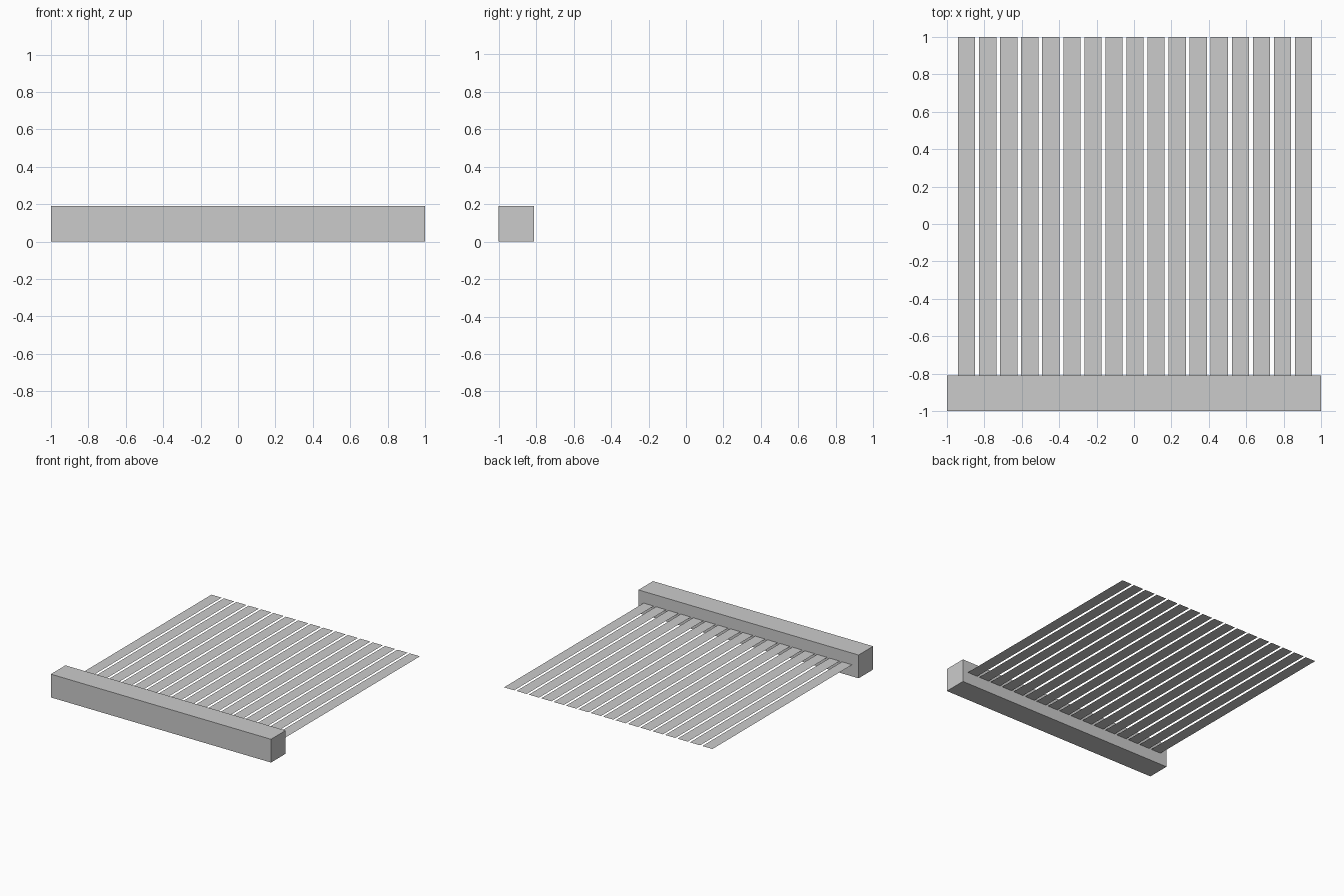
import bpy, bmesh
from mathutils import Matrix

if "Cube" in bpy.data.objects:
    bpy.data.objects.remove(bpy.data.objects["Cube"])

BAR_DEPTH, BAR_HEIGHT = 0.189, 0.191
BAR_BACK = -1 + BAR_DEPTH
SLATS, PITCH, WIDTH, FIRST_LEFT = 17, 0.1126, 0.092, -0.941


def add_object(name, bm):
    mesh = bpy.data.meshes.new(name)
    bm.to_mesh(mesh)
    bm.free()
    obj = bpy.data.objects.new(name, mesh)
    bpy.context.collection.objects.link(obj)
    return obj


# Square front bar
bm = bmesh.new()
bmesh.ops.create_cube(bm, size=1, matrix=Matrix.LocRotScale(
    (0, -1 + BAR_DEPTH / 2, BAR_HEIGHT / 2), None, (2, BAR_DEPTH, BAR_HEIGHT)))
add_object("front_bar", bm)

# Paper-thin slat, repeated across the bar at mid height
bm = bmesh.new()
length = 1 - BAR_BACK
bmesh.ops.create_grid(bm, x_segments=1, y_segments=1, size=0.5,
                      matrix=Matrix.Diagonal((WIDTH, length, 1, 1)))
slats = add_object("slats", bm)
slats.location = (FIRST_LEFT + WIDTH / 2, BAR_BACK + length / 2, BAR_HEIGHT / 2)
array = slats.modifiers.new("repeat", 'ARRAY')
array.count = SLATS
array.use_relative_offset = False
array.use_constant_offset = True
array.constant_offset_displace = (PITCH, 0, 0)
